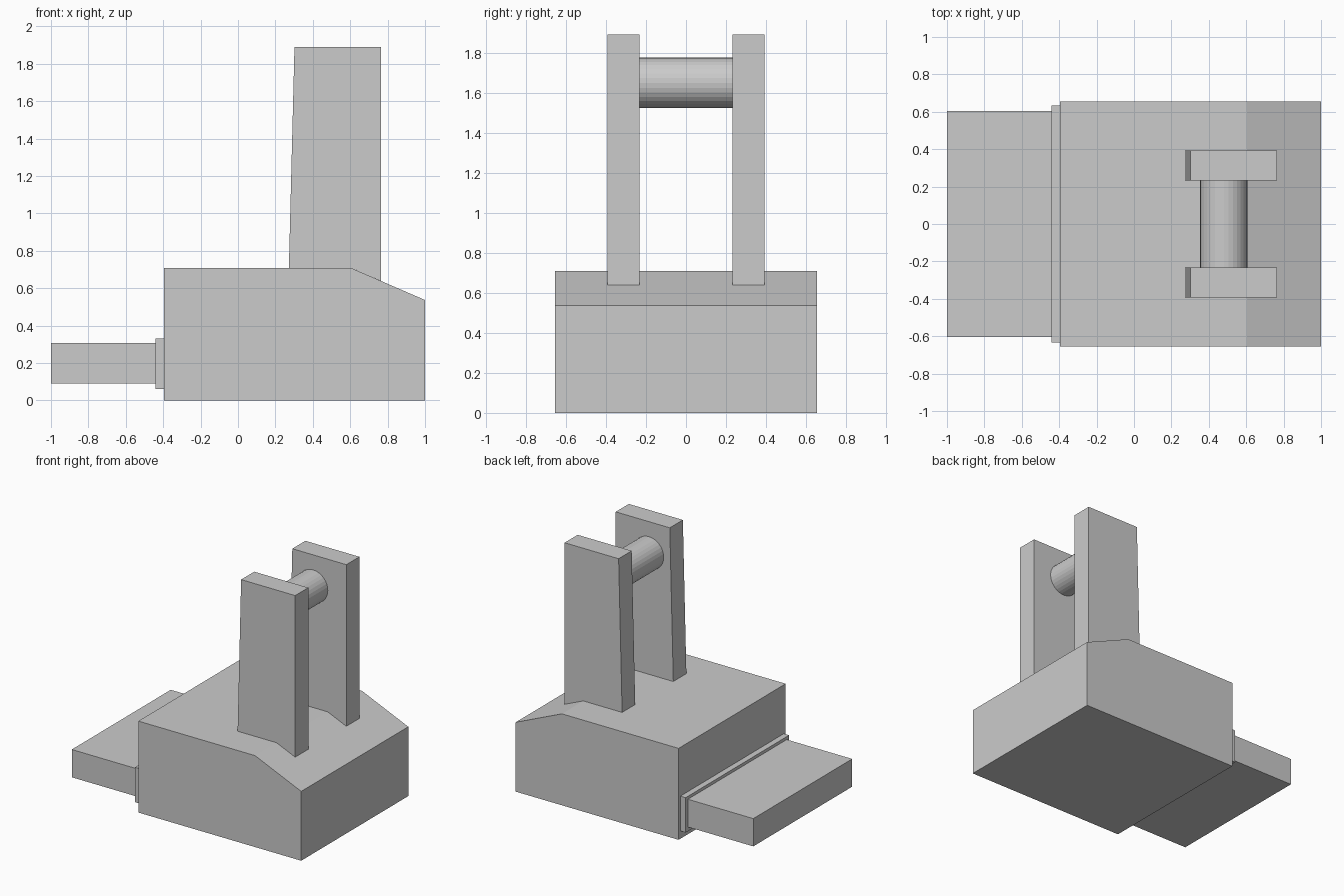
import bpy
import bmesh
from math import pi
from mathutils import Matrix

if "Cube" in bpy.data.objects:
    bpy.data.objects.remove(bpy.data.objects["Cube"])


def extrude_profile(name, profile, y0, y1):
    """Solid made from an (x, z) outline swept from y0 to y1."""
    bm = bmesh.new()
    face = bm.faces.new([bm.verts.new((x, y0, z)) for x, z in profile])
    swept = bmesh.ops.extrude_face_region(bm, geom=[face])["geom"]
    verts = [v for v in swept if isinstance(v, bmesh.types.BMVert)]
    bmesh.ops.translate(bm, verts=verts, vec=(0, y1 - y0, 0))
    return finish(name, bm)


def finish(name, bm):
    bmesh.ops.recalc_face_normals(bm, faces=bm.faces)
    mesh = bpy.data.meshes.new(name)
    bm.to_mesh(mesh)
    bm.free()
    obj = bpy.data.objects.new(name, mesh)
    bpy.context.collection.objects.link(obj)
    return obj


def rect(x0, x1, z0, z1):
    return [(x0, z0), (x1, z0), (x1, z1), (x0, z1)]


# Main block with a sloped front top edge
extrude_profile("body", [(-0.395, 0), (1, 0), (1, 0.537), (0.605, 0.708),
                         (-0.395, 0.708)], -0.655, 0.655)

# Collar and flat tongue on the left end
extrude_profile("collar", rect(-0.44, -0.395, 0.06, 0.33), -0.633, 0.633)
extrude_profile("tongue", rect(-1, -0.44, 0.092, 0.307), -0.605, 0.605)

# Two upright arms whose feet follow the top of the block
arm = [(0.272, 0.708), (0.605, 0.708), (0.765, 0.639), (0.765, 1.89), (0.302, 1.89)]
for side, label in ((-1, "front"), (1, "back")):
    extrude_profile(label + "_arm", arm, side * 0.233, side * 0.393)

# Round pin between the arms
bm = bmesh.new()
bmesh.ops.create_cone(bm, cap_ends=True, segments=32, radius1=0.126, radius2=0.126,
                      depth=0.466,
                      matrix=Matrix.Translation((0.48, 0, 1.648)) @ Matrix.Rotation(pi / 2, 4, "X"))
finish("pin", bm)
